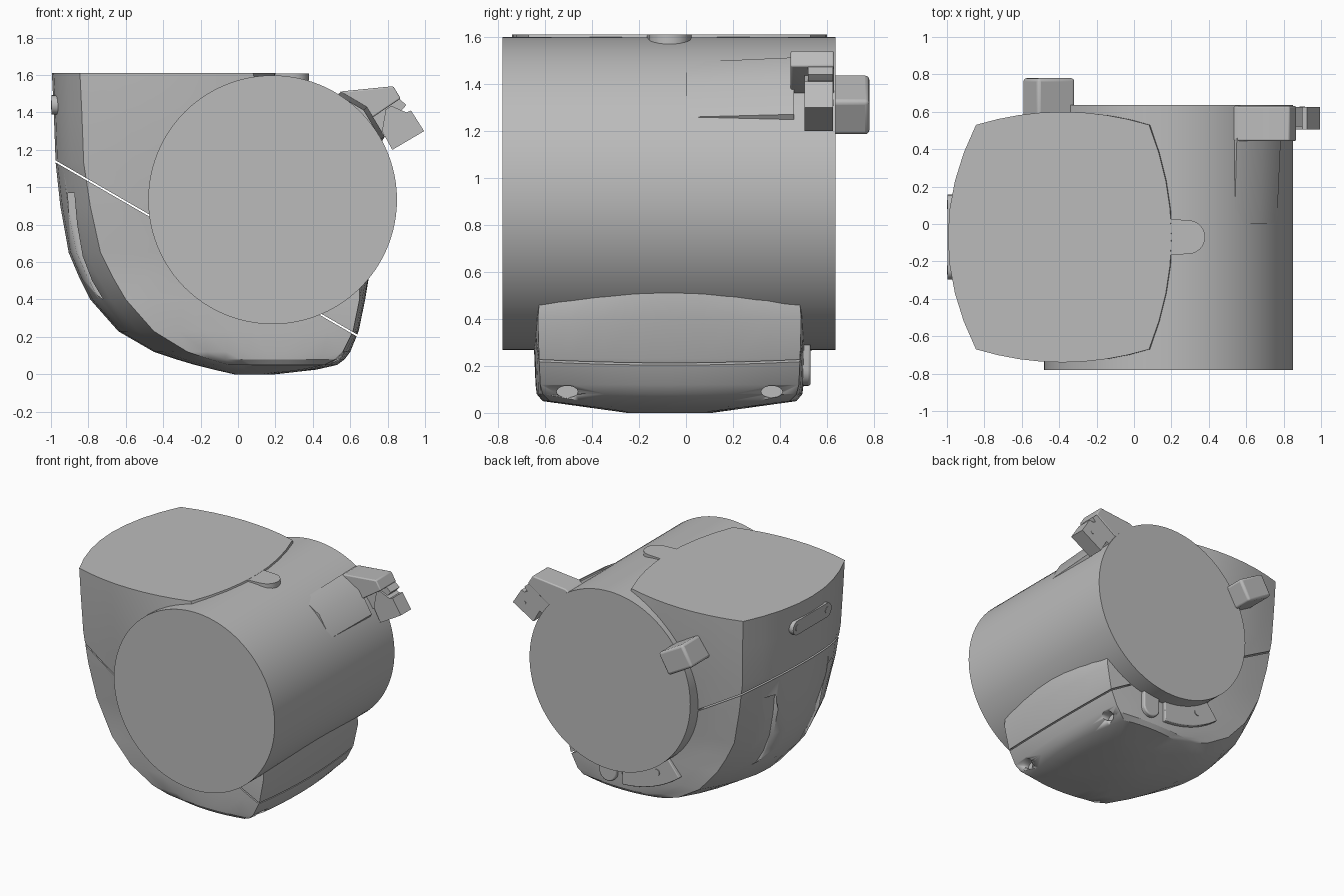
import bpy, bmesh, math
from mathutils import Vector

old = bpy.data.objects.get("Cube")
if old:
    bpy.data.objects.remove(old, do_unlink=True)

MID = -0.07                 # y of the shell's plane of symmetry
AX, AZ, R = 0.185, 0.933, 0.665   # drum axis and radius

grey = bpy.data.materials.new("plain grey")
grey.use_nodes = True
grey.diffuse_color = (0.5, 0.5, 0.5, 1)
grey.node_tree.nodes["Principled BSDF"].inputs["Base Color"].default_value = (0.5, 0.5, 0.5, 1)


def finish(name, bm, angle=35, bevel=0):
    bmesh.ops.recalc_face_normals(bm, faces=bm.faces)
    mesh = bpy.data.meshes.new(name)
    bm.to_mesh(mesh)
    bm.free()
    mesh.materials.append(grey)
    ob = bpy.data.objects.new(name, mesh)
    bpy.context.collection.objects.link(ob)
    if bevel:
        mod = ob.modifiers.new("soft edges", "BEVEL")
        mod.width, mod.segments, mod.limit_method = bevel, 3, "ANGLE"
    bpy.ops.object.select_all(action="DESELECT")
    ob.select_set(True)
    bpy.context.view_layer.objects.active = ob
    bpy.ops.object.shade_smooth_by_angle(angle=math.radians(angle))
    return ob


def loft(rings):
    bm = bmesh.new()
    rows = [[bm.verts.new(p) for p in ring] for ring in rings]
    n = len(rows[0])
    for a, b in zip(rows, rows[1:]):
        for i in range(n):
            j = (i + 1) % n
            bm.faces.new((a[i], a[j], b[j], b[i]))
    bm.faces.new(rows[0])
    bm.faces.new(rows[-1])
    return bm


def prism(name, pts, axis, lo, hi, **kw):
    place = {"x": lambda u, v, d: (d, u, v),
             "y": lambda u, v, d: (u, d, v),
             "z": lambda u, v, d: (u, v, d)}[axis]
    return finish(name, loft([[place(u, v, d) for u, v in pts] for d in (lo, hi)]), **kw)


def arc(cx, cy, r, a0, a1, n):
    return [(cx + r * math.cos(math.radians(a0 + (a1 - a0) * i / n)),
             cy + r * math.sin(math.radians(a0 + (a1 - a0) * i / n))) for i in range(n + 1)]


def circle(cx, cy, r, n=24):
    return arc(cx, cy, r, 0, 360, n)[:-1]


def carve(ob, cutters):
    for c in cutters:
        mod = ob.modifiers.new("cut", "BOOLEAN")
        mod.operation, mod.solver, mod.object = "DIFFERENCE", "EXACT", c
    dg = bpy.context.evaluated_depsgraph_get()
    mesh = bpy.data.meshes.new_from_object(ob.evaluated_get(dg))
    ob.modifiers.clear()
    ob.data = mesh
    for c in cutters:
        bpy.data.objects.remove(c, do_unlink=True)


# Shell: horizontal outlines with bulging sides, stacked from bottom to top
def outline(z, xl, xr, corner, middle, bl, br, n=8):
    ts = [-1 + 2 * i / n for i in range(n)]
    x0, x1 = xl + bl, xr - br
    cx, hx = (x0 + x1) / 2, (x1 - x0) / 2
    side = lambda t: middle - (middle - corner) * t * t
    pts = [(cx + hx * t, -side(t)) for t in ts]
    pts += [(xr - br * t * t, corner * t) for t in ts]
    pts += [(cx - hx * t, side(t)) for t in ts]
    pts += [(xl + bl * t * t, -corner * t) for t in ts]
    return [(x, MID + y, z) for x, y in pts]


# height, left, right, corner half width, middle half width, left bulge, right bulge
SLICES = [
    (0.00, -0.02, 0.20, 0.12, 0.18, 0.04, 0.04),
    (0.025, -0.13, 0.42, 0.32, 0.36, 0.12, 0.08),
    (0.05, -0.23, 0.53, 0.51, 0.54, 0.18, 0.07),
    (0.08, -0.33, 0.57, 0.54, 0.565, 0.18, 0.05),
    (0.12, -0.45, 0.60, 0.55, 0.57, 0.18, 0.04),
    (0.23, -0.64, 0.645, 0.555, 0.575, 0.19, 0.03),
    (0.40, -0.79, 0.68, 0.56, 0.58, 0.19, 0.03),
    (0.52, -0.85, 0.70, 0.55, 0.585, 0.18, 0.05),
    (0.65, -0.905, 0.68, 0.55, 0.60, 0.17, 0.10),
    (0.90, -0.95, 0.50, 0.57, 0.625, 0.16, 0.12),
    (1.13, -0.975, 0.40, 0.58, 0.645, 0.15, 0.12),
    (1.40, -0.985, 0.26, 0.595, 0.665, 0.15, 0.12),
    (1.61, -0.995, 0.20, 0.60, 0.67, 0.15, 0.12),
]

# The shell is split by a slanted seam into two halves
NORMAL = Vector((0.5, 0, 0.866))
SEAM = Vector((0, 0, 0.575))
halves = []
for name, sign in (("upper_shell", 1), ("lower_shell", -1)):
    bm = loft([outline(*s) for s in SLICES])
    geom = bm.verts[:] + bm.edges[:] + bm.faces[:]
    cut = bmesh.ops.bisect_plane(bm, geom=geom, plane_co=SEAM + NORMAL * 0.005 * sign,
                                 plane_no=NORMAL * sign, clear_inner=True)
    edges = [e for e in cut["geom_cut"] if isinstance(e, bmesh.types.BMEdge)]
    bmesh.ops.contextual_create(bm, geom=edges)
    halves.append(finish(name, bm, angle=30))

# Side slots and front-corner holes in the lower half
slot = [(-0.91, 0.97), (-0.875, 0.97), (-0.86, 0.8), (-0.83, 0.63), (-0.78, 0.5), (-0.72, 0.4),
        (-0.75, 0.42), (-0.82, 0.52), (-0.87, 0.65), (-0.9, 0.8)]
cutters = []
for s in (-1, 1):
    cutters.append(prism("slot_cutter", slot, "y", MID + s * 0.27, MID + s * 0.7))
    cutters.append(prism("hole_cutter", [(MID + s * 0.435 + 0.045 * u, 0.09 + 0.025 * v)
                                         for u, v in circle(0, 0, 1)], "x", 0.5, 0.8))
carve(halves[1], cutters)

# Drum
prism("drum", circle(AX, AZ, R, 96), "y", -0.78, 0.635)

# Rounded tongue on the top face
prism("top_tongue", [(0.1, MID - 0.1), (0.22, MID - 0.095)]
      + arc(0.29, MID, 0.09, -90, 90, 12) + [(0.22, MID + 0.095), (0.1, MID + 0.1)],
      "z", 1.57, 1.609)

# Pill-shaped plate with two studs on the side
prism("side_plate", arc(0.105, 1.44, 0.052, -90, 90, 10) + arc(-0.245, 1.44, 0.052, 90, 270, 10),
      "x", -0.997, -0.93)
for y in (0.105, -0.245):
    prism("plate_stud", circle(y, 1.44, 0.024, 16), "x", -1.0, -0.95)

# Rear latch block, turned to follow the drum
c, s = math.cos(math.radians(150)), math.sin(math.radians(150))
latch = [(-0.455 + c * u - s * v, 1.31 + s * u + c * v)
         for u, v in ((-0.115, -0.085), (0.115, -0.085), (0.115, 0.085), (-0.115, 0.085))]
prism("rear_latch", latch, "y", 0.5, 0.78, bevel=0.018)

# Clip: bracket on the drum, hooked end and fairing
prism("clip_bracket", [(0.52, 1.49), (0.56, 1.513), (0.83, 1.54), (0.87, 1.475), (0.70, 1.36),
                       (0.62, 1.36)], "y", 0.445, 0.63, bevel=0.008)
prism("clip_web", [(0.6, 1.36), (0.72, 1.39), (0.86, 1.475), (0.9, 1.44), (0.77, 1.29), (0.7, 1.25)],
      "y", 0.52, 0.625)
prism("clip_hook", [(0.79, 1.415), (0.82, 1.435), (0.90, 1.40), (0.925, 1.41), (0.995, 1.3),
                    (0.825, 1.2), (0.77, 1.3)], "y", 0.505, 0.625)
prism("clip_pin", circle(0.9, 1.32, 0.014, 12), "y", 0.6, 0.628)

ramp = [(0.5, 1.45), (0.55, 1.512), (0.69, 1.43), (0.785, 1.27), (0.74, 1.2)]
flat = [(AX + (x - AX) * 0.965, AZ + (z - AZ) * 0.965) for x, z in ramp]
finish("clip_fairing", loft([[(x, 0.0, z) for x, z in flat], [(x, 0.46, z) for x, z in ramp]]))

# Curved rail and rounded tab under the rear of the drum
prism("rear_rail", arc(AX, AZ, 0.6, 232, 268, 12) + arc(AX, AZ, 0.81, 268, 232, 12),
      "y", 0.4, 0.53, bevel=0.006)
prism("rail_screw", circle(-0.13, 0.29, 0.024, 16), "y", 0.5, 0.536)
prism("rear_tab", [(0.21, 0.36)] + arc(0.28, 0.185, 0.07, 180, 360, 12) + [(0.35, 0.36)],
      "y", 0.4, 0.53, bevel=0.01)
